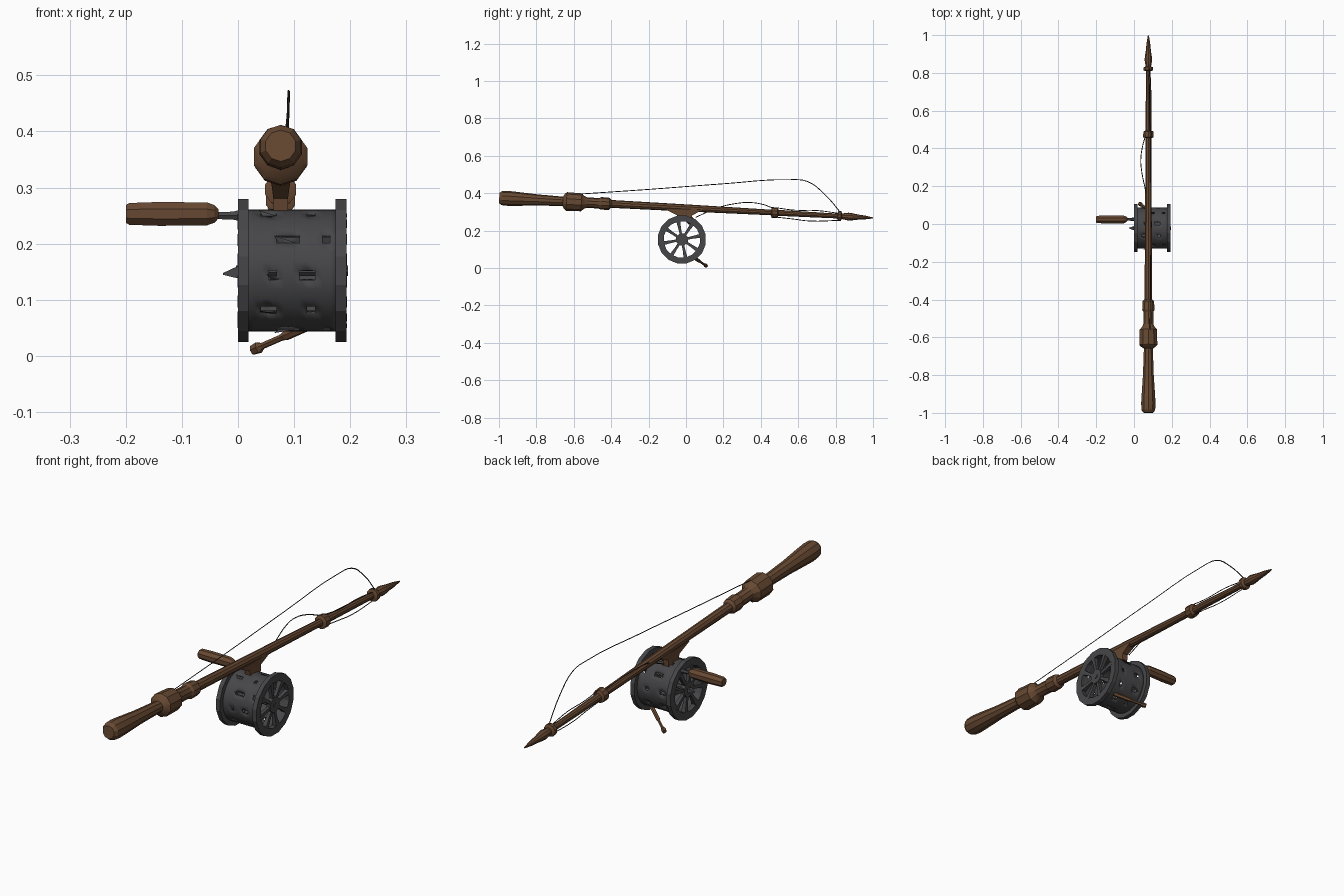
import bpy, bmesh, math
from mathutils import Vector

if "Cube" in bpy.data.objects:
    bpy.data.objects.remove(bpy.data.objects["Cube"])


def mat(name, c):
    m = bpy.data.materials.new(name)
    m.diffuse_color = (*c, 1)
    m.use_nodes = True
    m.node_tree.nodes["Principled BSDF"].inputs["Base Color"].default_value = m.diffuse_color
    return m


WOOD = mat("brown wood", (0.135, 0.066, 0.032))
IRON = mat("dark iron", (0.062, 0.062, 0.066))
LINE = mat("dark line", (0.03, 0.024, 0.02))


def add(name, bm, material, smooth=None):
    bmesh.ops.recalc_face_normals(bm, faces=bm.faces)
    me = bpy.data.meshes.new(name)
    bm.to_mesh(me)
    bm.free()
    ob = bpy.data.objects.new(name, me)
    bpy.context.collection.objects.link(ob)
    me.materials.append(material)
    if smooth:
        bpy.ops.object.select_all(action='DESELECT')
        ob.select_set(True)
        bpy.context.view_layer.objects.active = ob
        bpy.ops.object.shade_smooth_by_angle(angle=math.radians(smooth))
    return ob


def lathe(bm, profile, p0, axis, sides, closed=False, flat=1.0):
    """Revolve (distance, radius) pairs around an axis starting at p0."""
    p0, axis = Vector(p0), Vector(axis).normalized()
    ref = Vector((1, 0, 0)) if abs(axis.x) < 0.7 else Vector((0, 0, 1))
    u = (ref - axis * ref.dot(axis)).normalized()
    v = axis.cross(u)
    rings = []
    for t, r in profile:
        rings.append([bm.verts.new(p0 + axis * t + u * r * math.cos(a) + v * r * flat * math.sin(a))
                      for a in [math.tau * (i + 0.5) / sides for i in range(sides)]])
    pairs = list(zip(rings, rings[1:])) + ([(rings[-1], rings[0])] if closed else [])
    for a, b in pairs:
        for i in range(sides):
            j = (i + 1) % sides
            bm.faces.new((a[i], a[j], b[j], b[i]))
    if not closed:
        bm.faces.new(rings[0])
        bm.faces.new(rings[-1])


def turned(name, profile, p0, axis, sides, material, smooth=None, flat=1.0):
    bm = bmesh.new()
    lathe(bm, profile, p0, axis, sides, flat=flat)
    return add(name, bm, material, smooth)


# Rod: butt grip, ferrules, tapering shaft, two guide collars and pointed tip
rod = [(-1, .028), (-.985, .038), (-.95, .040), (-.9, .037), (-.8, .030), (-.66, .025),
       (-.65, .041), (-.64, .050), (-.56, .048), (-.545, .034), (-.53, .028), (-.465, .028),
       (-.455, .034), (-.41, .032), (-.40, .021), (0, .019), (.455, .015), (.46, .029),
       (.49, .028), (.495, .016), (.81, .013), (.815, .027), (.83, .027), (.835, .015),
       (.87, .021), (.89, .019), (.92, .014), (.96, .010), (1, .003)]
turned("fishing_rod", rod, (.076, 0, .321), (0, 1, -.0535), 10, WOOD, 25)

# Foot joining the reel to the rod
bm = bmesh.new()
levels = [(-.04, .03, .013, .252), (-.045, .032, .013, .28), (-.11, .09, .017, .312)]
rings = [[bm.verts.new((.076 + sx * w, y, z)) for sx, y in ((-1, a), (1, a), (1, b), (-1, b))]
         for a, b, w, z in levels]
for lo, hi in zip(rings, rings[1:]):
    for i in range(4):
        j = (i + 1) % 4
        bm.faces.new((lo[i], lo[j], hi[j], hi[i]))
bm.faces.new(rings[0])
bm.faces.new(rings[-1])
add("reel_foot", bm, WOOD)

# Reel drum: thin shell with rows of staggered slots
CY, CZ = -.022, .152
SEG, COLS, R = 40, 12, .109
bm = bmesh.new()
grid = [[bm.verts.new((.014 + .164 * c / COLS, CY + R * math.cos(math.tau * s / SEG),
                       CZ + R * math.sin(math.tau * s / SEG))) for s in range(SEG)]
        for c in range(COLS + 1)]
SLOTS = [(2, 3, 8), (4, 5, 6, 10), (3, 7, 8)]
for c in range(COLS):
    for s in range(SEG):
        if s % 4 == 0 and c in SLOTS[(s // 4) % 3]:
            continue
        n = (s + 1) % SEG
        bm.faces.new((grid[c][s], grid[c][n], grid[c + 1][n], grid[c + 1][s]))
drum = add("reel_drum", bm, IRON, 30)
sol = drum.modifiers.new("wall", 'SOLIDIFY')
sol.thickness = .008
sol.offset = -1

# Bent metal tabs standing out beside the slots
bm = bmesh.new()
for k in range(10):
    a0 = math.tau * (4 * k + 1) / SEG
    x = .014 + .164 * (SLOTS[k % 3][0] + .3) / COLS
    base = [(x, a0, R - .003), (x + .034, a0, R - .003), (x + .03, a0 + .05, R - .003),
            (x - .008, a0 - .1, R + .006)]
    vs = [bm.verts.new((px, CY + r * math.cos(a), CZ + r * math.sin(a))) for px, a, r in base]
    for f in ((0, 1, 2), (0, 1, 3), (1, 2, 3), (0, 2, 3)):
        bm.faces.new([vs[i] for i in f])
add("drum_tabs", bm, IRON)

# Two spoked flanges with hubs
for name, x in (("left_flange", 0), ("right_flange", .174)):
    bm = bmesh.new()
    lathe(bm, [(0, .098), (0, .130), (.019, .130), (.019, .098)],
          (x, CY, CZ), (1, 0, 0), 16, closed=True)
    for k in range(8):
        a = math.tau * (k + .25) / 8
        lathe(bm, [(.015, .009), (.06, .010), (.102, .015)], (x + .0095, CY, CZ),
              (0, math.cos(a), math.sin(a)), 4)
    lathe(bm, [(0, .034), (.019, .034)], (x, CY, CZ), (1, 0, 0), 8)
    add(name, bm, IRON)

# Axle through the reel, with a pointed latch on the left
turned("reel_axle", [(0, .010), (.2, .010)], (-.004, CY, CZ), (1, 0, 0), 8, IRON)
turned("axle_latch", [(0, .002), (.024, .014), (.034, .016)], (-.027, CY, .146), (1, 0, .1), 4, IRON)

# Crank pin and wooden grip
turned("crank_pin", [(0, .007), (.04, .008), (.055, .012)], (-.05, .025, .25), (1, 0, 0), 6, IRON)
turned("crank_grip", [(0, .017), (.006, .021), (.06, .023), (.145, .022), (.158, .017), (.165, .009)],
       (-.2, .024, .253), (1, 0, 0), 8, WOOD)

# Small brake lever under the reel
start, end = Vector((.14, .035, .06)), Vector((.026, .110, .010))
L = (end - start).length
turned("brake_lever", [(0, .009), (.07, .009), (.08, .006), (L - .022, .006), (L - .014, .011),
                       (L, .009)], start, end - start, 6, WOOD)


# Fishing line strands
def strand(name, pts, radius=.0022):
    cu = bpy.data.curves.new(name, 'CURVE')
    cu.dimensions = '3D'
    cu.bevel_depth = radius
    cu.bevel_resolution = 0
    cu.resolution_u = 4
    sp = cu.splines.new('BEZIER')
    sp.bezier_points.add(len(pts) - 1)
    for bp, p in zip(sp.bezier_points, pts):
        bp.co = p
        bp.handle_left_type = bp.handle_right_type = 'AUTO'
    cu.materials.append(LINE)
    ob = bpy.data.objects.new(name, cu)
    bpy.context.collection.objects.link(ob)
    bpy.ops.object.select_all(action='DESELECT')
    ob.select_set(True)
    bpy.context.view_layer.objects.active = ob
    bpy.ops.object.convert(target='MESH')


strand("upper_line", [(.085, -.57, .395), (.088, -.2, .42), (.09, .2, .45), (.09, .55, .472),
                      (.09, .65, .462), (.088, .74, .395), (.08, .84, .28)])
strand("middle_line", [(.07, .05, .27), (.062, .17, .322), (.042, .27, .345), (.036, .34, .35),
                       (.045, .41, .340), (.062, .47, .318)])
strand("loose_upper_line", [(.08, .48, .322), (.082, .58, .309), (.082, .7, .307), (.078, .83, .29)])
strand("loose_lower_line", [(.078, .48, .272), (.08, .57, .262), (.08, .66, .251), (.078, .83, .255)])
